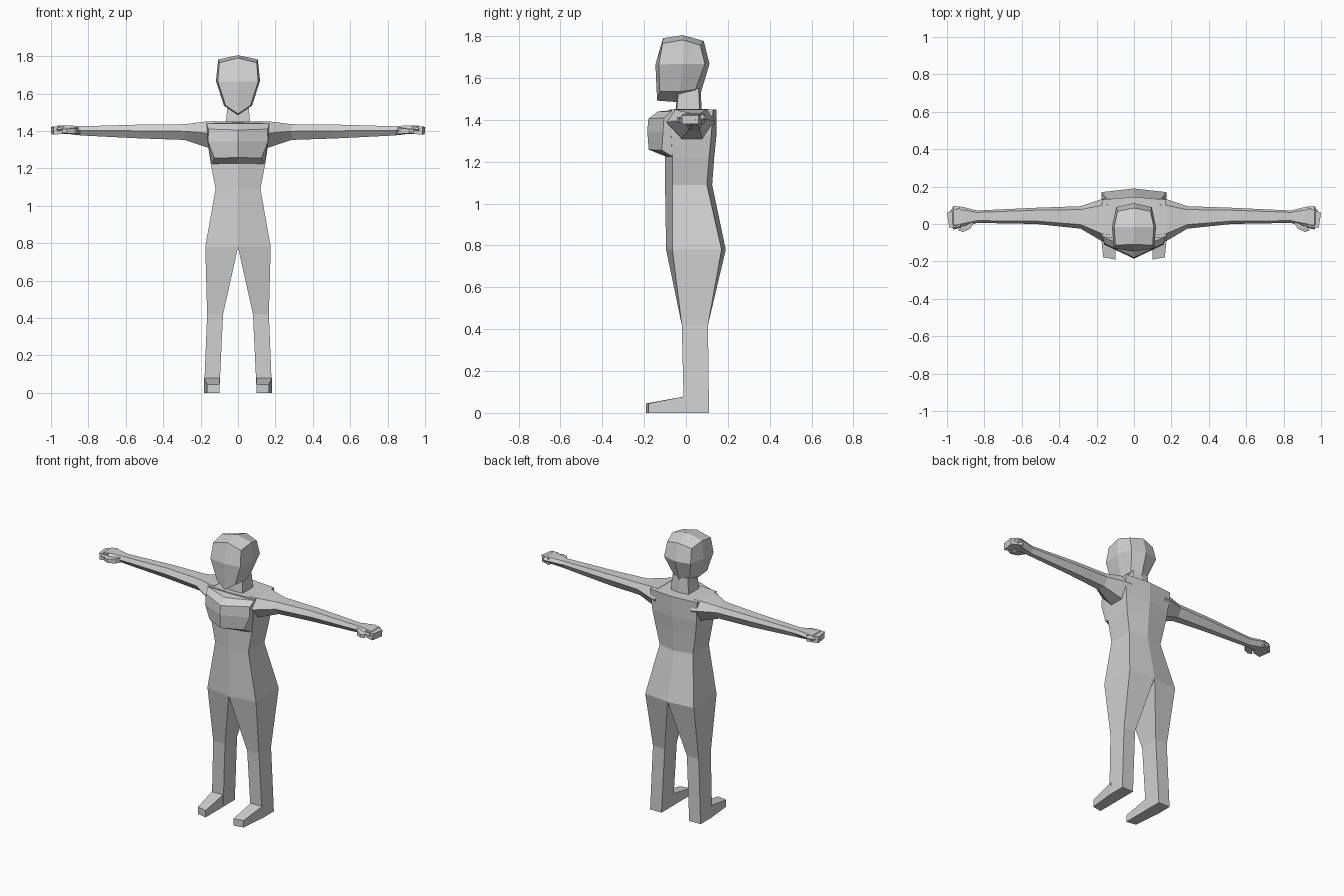
import bpy
import bmesh

cube = bpy.data.objects.get("Cube")
if cube:
    bpy.data.objects.remove(cube, do_unlink=True)

# Single flat colour
grey = bpy.data.materials.new("plain_grey")
grey.use_nodes = True
grey.diffuse_color = (0.64, 0.64, 0.64, 1)
grey.node_tree.nodes["Principled BSDF"].inputs["Base Color"].default_value = (0.64, 0.64, 0.64, 1)


def loft(name, rings, tip=None, cap_start=True):
    """Skin a list of equal point rings, then mirror the half across x = 0."""
    bm = bmesh.new()
    loops = [[bm.verts.new(p) for p in ring] for ring in rings]
    n = len(rings[0])
    for a, b in zip(loops, loops[1:]):
        for i in range(n):
            j = (i + 1) % n
            bm.faces.new((a[i], a[j], b[j], b[i]))
    if cap_start:
        bm.faces.new(loops[0])
    if tip:
        t = bm.verts.new(tip)
        for i in range(n):
            bm.faces.new((loops[-1][i], loops[-1][(i + 1) % n], t))
    else:
        bm.faces.new(loops[-1])
    bmesh.ops.recalc_face_normals(bm, faces=bm.faces)
    # Remove walls lying on the mirror plane
    inner = [f for f in bm.faces if all(abs(v.co.x) < 1e-5 for v in f.verts)]
    if inner:
        bmesh.ops.delete(bm, geom=inner, context="FACES")
    mesh = bpy.data.meshes.new(name)
    bm.to_mesh(mesh)
    bm.free()
    mesh.materials.append(grey)
    obj = bpy.data.objects.new(name, mesh)
    bpy.context.collection.objects.link(obj)
    obj.modifiers.new("Mirror", "MIRROR").use_clip = True
    return obj


def column(z, xi, xo, front_in, front_out, back_out, back_in):
    """Four-sided level ring: inner and outer corners, front and back."""
    return [(xi, front_in, z), (xo, front_out, z), (xo, back_out, z), (xi, back_in, z)]


# Torso running down into the legs
loft("body", [
    column(1.45, 0, 0.17, -0.08, -0.07, 0.13, 0.145),
    column(1.32, 0, 0.16, -0.09, -0.07, 0.12, 0.145),
    column(1.22, 0, 0.145, -0.10, -0.065, 0.11, 0.135),
    column(1.09, 0, 0.12, -0.10, -0.065, 0.10, 0.125),
    column(0.78, 0, 0.175, -0.095, -0.065, 0.17, 0.19),
    column(0.42, 0.08, 0.165, -0.02, -0.02, 0.105, 0.105),
    column(0.0, 0.10, 0.182, -0.01, -0.01, 0.11, 0.11),
])

# Feet reaching forward from the ankles
loft("feet", [
    [(0.10, 0.0, 0), (0.182, 0.0, 0), (0.182, 0.0, 0.08), (0.10, 0.0, 0.08)],
    [(0.10, -0.19, 0), (0.165, -0.178, 0), (0.165, -0.178, 0.045), (0.10, -0.19, 0.045)],
])

# Chest: centre ridge in front, set back at the sides
centre = [(-0.02, 1.45), (-0.135, 1.44), (-0.18, 1.405), (-0.185, 1.345), (-0.178, 1.258), (-0.09, 1.222)]
side = [(0.17, 0.0, 1.45), (0.168, -0.07, 1.44), (0.158, -0.105, 1.41),
        (0.16, -0.11, 1.342), (0.125, -0.115, 1.255), (0.143, -0.06, 1.222)]
loft("chest", [[(0, y, z) for y, z in centre], side], cap_start=False)

# Neck
loft("neck", [
    column(1.44, 0, 0.065, -0.05, -0.045, 0.065, 0.075),
    column(1.55, 0, 0.055, -0.04, -0.035, 0.06, 0.07),
])

# Head: centre outline, side outline and cheek point
head_centre = [(-0.11, 1.79), (-0.015, 1.805), (0.085, 1.777), (0.112, 1.667),
               (0.068, 1.52), (-0.04, 1.485), (-0.138, 1.492), (-0.146, 1.665)]
head_side = [(0.10, -0.112, 1.765), (0.106, -0.015, 1.782), (0.088, 0.068, 1.757), (0.095, 0.09, 1.667),
             (0.06, 0.045, 1.545), (0.075, -0.03, 1.535), (0.066, -0.125, 1.535), (0.108, -0.13, 1.665)]
loft("head", [[(0, y, z) for y, z in head_centre], head_side], (0.118, -0.015, 1.667), cap_start=False)


def arm_ring(x, front, back, bottom, top, skew=0.0):
    """Six-sided upright ring, narrower underneath."""
    w, h = back - front, top - bottom
    pts = [(0.18, 1), (0.85, 1), (1, 0.6), (0.75, 0), (0.32, 0), (0, 0.55)]
    return [(x + skew * (u - 0.5), front + u * w, bottom + v * h) for u, v in pts]


# Arms and hands
loft("arms", [
    arm_ring(0.13, -0.10, 0.14, 1.30, 1.452),
    arm_ring(0.175, -0.09, 0.132, 1.315, 1.45),
    arm_ring(0.285, -0.025, 0.095, 1.352, 1.436),
    arm_ring(0.52, 0.0, 0.087, 1.36, 1.434),
    arm_ring(0.84, 0.006, 0.072, 1.376, 1.425),
    arm_ring(0.91, -0.015, 0.092, 1.385, 1.43, 0.02),
    arm_ring(0.965, -0.03, 0.096, 1.383, 1.428),
], (0.998, 0.045, 1.40))

# Blunt fingertips
loft("fingers", [
    [(0.93, -0.015, 1.385), (0.93, 0.088, 1.385), (0.93, 0.088, 1.428), (0.93, -0.015, 1.428)],
    [(0.985, -0.02, 1.38), (0.998, 0.06, 1.38), (1.0, 0.06, 1.422), (0.988, -0.02, 1.422)],
])

# Thumbs
loft("thumbs", [
    [(0.85, 0.015, 1.385), (0.91, 0.015, 1.385), (0.91, 0.015, 1.418), (0.85, 0.015, 1.418)],
    [(0.875, -0.025, 1.385), (0.925, -0.02, 1.385), (0.925, -0.02, 1.415), (0.875, -0.025, 1.415)],
    [(0.915, -0.043, 1.388), (0.94, -0.033, 1.388), (0.94, -0.033, 1.41), (0.915, -0.043, 1.41)],
])
